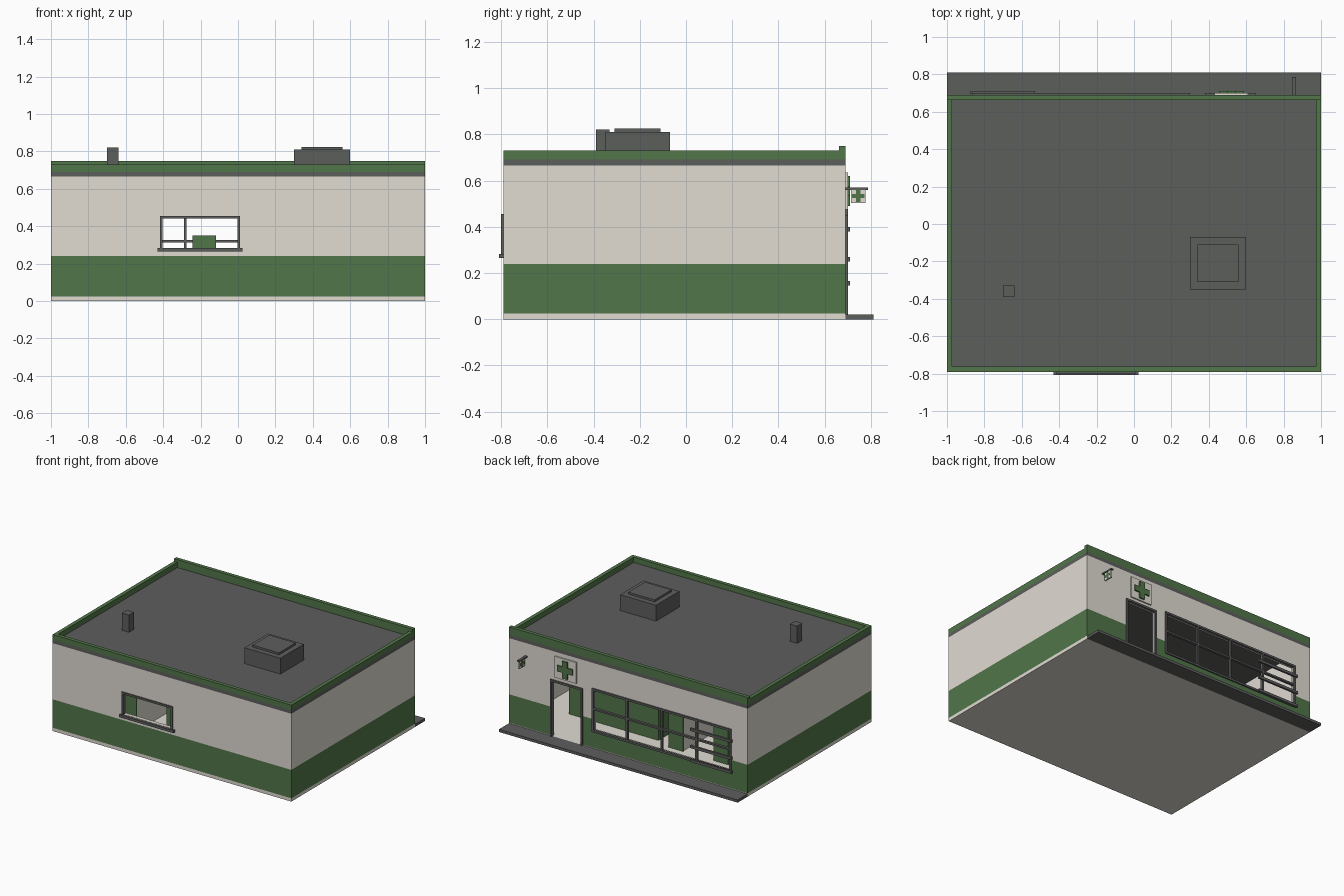
import bpy, bmesh
from mathutils import Vector

old = bpy.data.objects.get("Cube")
if old:
    bpy.data.objects.remove(old, do_unlink=True)


def material(name, rgb):
    m = bpy.data.materials.new(name)
    m.use_nodes = True
    m.diffuse_color = (*rgb, 1)
    m.node_tree.nodes["Principled BSDF"].inputs["Base Color"].default_value = (*rgb, 1)
    return m


CREAM = material("cream_plaster", (0.75, 0.715, 0.65))
GREEN = material("green_paint", (0.085, 0.18, 0.068))
DARK = material("dark_grey", (0.108, 0.112, 0.107))


def boxes(name, mat, *spans):
    """One object made of boxes, each given as x, y and z ranges."""
    bm = bmesh.new()
    for span in spans:
        made = bmesh.ops.create_cube(bm, size=1)["verts"]
        for v in made:
            v.co = Vector([(a + b) / 2 + c * (b - a) for (a, b), c in zip(span, v.co)])
    mesh = bpy.data.meshes.new(name)
    bm.to_mesh(mesh)
    bm.free()
    mesh.materials.append(mat)
    ob = bpy.data.objects.new(name, mesh)
    bpy.context.collection.objects.link(ob)
    return ob


def inset(r, d=0.01):
    return (r[0] + d, r[1] - d)


def frame(x, z, t):
    """Spans of the head and two jambs around an opening."""
    return [(x, (z[1] - t, z[1])), ((x[0], x[0] + t), (z[0], z[1] - t)),
            ((x[1] - t, x[1]), (z[0], z[1] - t))]


FRONT, BACK, WALL = -0.79, 0.69, 0.028
FLOOR, CEIL, ROOF = 0.02, 0.665, 0.69
full, depth = (-1, 1), (FRONT, BACK)
shop_x, shop_z = (-0.865, 0.30), (0.145, 0.475)
door_x, door_z = (0.38, 0.65), (FLOOR, 0.45)
rear_x, rear_z = (-0.417, 0.01), (0.275, 0.455)

# Hollow building shell with its openings cut out
shell = boxes("building_shell", CREAM, (full, depth, (0, ROOF)))
cutters = [
    boxes("room_cutter", CREAM, (inset(full, WALL), inset(depth, WALL), (FLOOR, CEIL))),
    boxes("shop_window_cutter", CREAM, (inset(shop_x), (0.6, 0.8), inset(shop_z))),
    boxes("door_cutter", CREAM, (inset(door_x), (0.6, 0.8), (FLOOR, door_z[1] - 0.01))),
    boxes("small_window_cutter", CREAM, (inset(rear_x), (-0.9, -0.7), inset(rear_z))),
]
for c in cutters:
    c.hide_render = True
    mod = shell.modifiers.new("cut", "BOOLEAN")
    mod.object, mod.operation, mod.solver = c, "DIFFERENCE", "EXACT"
bpy.context.view_layer.update()
cut_mesh = bpy.data.meshes.new_from_object(
    shell.evaluated_get(bpy.context.evaluated_depsgraph_get()))
shell.modifiers.clear()
for c in cutters:
    bpy.data.objects.remove(c, do_unlink=True)
cut_mesh.materials.clear()
for m in (CREAM, GREEN, DARK):
    cut_mesh.materials.append(m)
shell.data = cut_mesh

# Painted bands on the outside, dark ceiling and roof
bm = bmesh.new()
bm.from_mesh(cut_mesh)
for z in (0.025, 0.24, CEIL):
    bmesh.ops.bisect_plane(bm, geom=bm.verts[:] + bm.edges[:] + bm.faces[:],
                           plane_co=(0, 0, z), plane_no=(0, 0, 1))
for f in bm.faces:
    c = f.calc_center_median()
    outside = abs(c.x) > 0.99 or c.y < FRONT + 0.005 or c.y > BACK - 0.005
    f.material_index = 0
    if c.z > CEIL - 0.001:
        f.material_index = 2
    elif outside and 0.025 < c.z < 0.24:
        f.material_index = 1
bm.to_mesh(cut_mesh)
bm.free()

# Roof edge, higher over the shop side
sides = (FRONT + WALL, BACK - WALL)
boxes("parapet", GREEN,
      (full, (FRONT, FRONT + WALL), (ROOF, 0.73)),
      ((-1, -1 + WALL), sides, (ROOF, 0.73)),
      ((1 - WALL, 1), sides, (ROOF, 0.73)),
      (full, (BACK - WALL, BACK), (ROOF, 0.75)))

# Roof equipment
boxes("roof_unit", DARK,
      ((0.30, 0.60), (-0.35, -0.07), (ROOF, 0.81)),
      ((0.34, 0.56), (-0.31, -0.11), (0.81, 0.825)))
boxes("roof_vent", DARK, ((-0.70, -0.64), (-0.39, -0.33), (ROOF, 0.82)))

# Pavement along the shop side
boxes("pavement", DARK, (full, (BACK, 0.81), (0, FLOOR)))

# Shop window: frame, mullions, rail, sill
face = (0.68, 0.70)
mullions = [shop_x[0] + (shop_x[1] - shop_x[0]) * i / 4 for i in (1, 2, 3)]
boxes("shop_window_frame", DARK,
      *[(x, face, z) for x, z in frame(shop_x, shop_z, 0.015)],
      *[((m - 0.007, m + 0.007), face, inset(shop_z)) for m in mullions],
      (shop_x, face, (0.314, 0.327)),
      (shop_x, face, (shop_z[0], shop_z[0] + 0.015)))
boxes("shop_window_bars", DARK,
      *[((-0.875, -0.53), (0.695, 0.71), (z - 0.01, z + 0.01)) for z in (0.155, 0.26, 0.39)])

# Door and small window frames
boxes("door_frame", DARK, *[(x, face, z) for x, z in frame(door_x, door_z, 0.015)])
boxes("small_window_frame", DARK,
      *[(x, (-0.80, -0.775), z) for x, z in frame(rear_x, rear_z, 0.014)],
      ((-0.43, 0.025), (-0.808, -0.775), (0.264, 0.283)))

# Wall sign with a raised cross above the door
boxes("sign_plate", CREAM, ((0.43, 0.61), (BACK, 0.70), (0.475, 0.635)))
boxes("sign_cross", GREEN,
      ((0.455, 0.585), (0.70, 0.71), (0.533, 0.577)),
      ((0.498, 0.542), (0.70, 0.71), (0.577, 0.62)),
      ((0.498, 0.542), (0.70, 0.71), (0.49, 0.533)))

# Hanging sign with a cross on both faces
boxes("hanging_bracket", DARK, ((0.845, 0.865), (BACK, 0.787), (0.56, 0.57)))
boxes("hanging_plate", CREAM, ((0.849, 0.861), (0.713, 0.777), (0.503, 0.56)))
boxes("hanging_cross", GREEN,
      ((0.847, 0.863), (0.719, 0.771), (0.524, 0.542)),
      ((0.847, 0.863), (0.736, 0.754), (0.542, 0.559)),
      ((0.847, 0.863), (0.736, 0.754), (0.507, 0.524)))

# Counter with a till, and shelving inside
boxes("counter", GREEN, ((0.0, 0.75), (0.20, 0.33), (FLOOR, 0.25)))
boxes("till", DARK, ((0.20, 0.28), (0.23, 0.30), (0.25, 0.285)))
for side, x in (("left", -0.18), ("right", -0.557)):
    span = (x - 0.0625, x + 0.0625)
    boxes(side + "_shelf_body", CREAM, (inset(span, 0.005), (-0.50, 0.37), (FLOOR, 0.34)))
    boxes(side + "_shelf_ends", GREEN,
          (span, (0.37, 0.38), (FLOOR, 0.35)), (span, (-0.51, -0.50), (FLOOR, 0.35)))
